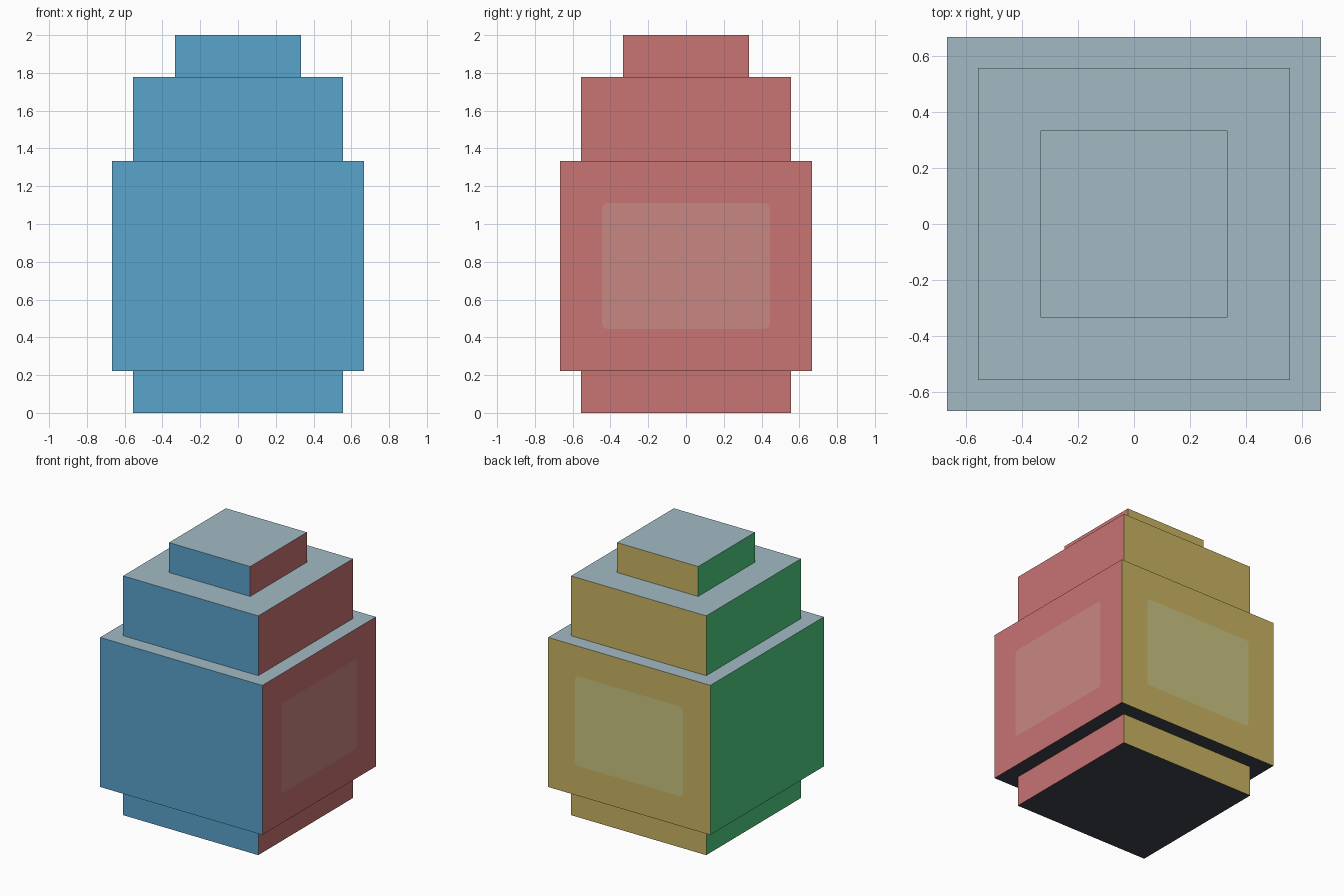
import bpy, bmesh, math
from mathutils import Matrix

if "Cube" in bpy.data.objects:
    bpy.data.objects.remove(bpy.data.objects["Cube"])


def linear(c):
    c /= 255
    return c / 12.92 if c <= 0.04045 else ((c + 0.055) / 1.055) ** 2.4


def material(name, *rgb):
    m = bpy.data.materials.new(name)
    m.diffuse_color = (*[linear(c) for c in rgb], 1)
    m.use_nodes = True
    m.node_tree.nodes["Principled BSDF"].inputs["Base Color"].default_value = m.diffuse_color
    return m


# One colour per facing direction, plus two faded panel colours
SIDES = [material("blue", 90, 163, 203), material("red", 200, 115, 115),
         material("yellow", 200, 180, 97), material("green", 78, 205, 129),
         material("pale_grey_blue", 162, 186, 196), material("dark_slate", 60, 66, 78)]
RED_PANEL = material("faded_red", 201, 134, 130)
YELLOW_PANEL = material("faded_yellow", 201, 195, 129)


def finish(name, bm, mats):
    mesh = bpy.data.meshes.new(name)
    bm.to_mesh(mesh)
    bm.free()
    for m in mats:
        mesh.materials.append(m)
    ob = bpy.data.objects.new(name, mesh)
    bpy.context.collection.objects.link(ob)


def facing(n):
    if abs(n.z) > 0.5:
        return 4 if n.z > 0 else 5
    if abs(n.y) > 0.5:
        return 0 if n.y < 0 else 2
    return 1 if n.x > 0 else 3


def tier(name, half, z0, z1):
    bm = bmesh.new()
    bmesh.ops.create_cube(bm, size=1, matrix=Matrix.Translation((0, 0, (z0 + z1) / 2))
                          @ Matrix.Diagonal((2 * half, 2 * half, z1 - z0, 1)))
    bm.normal_update()
    for f in bm.faces:
        f.material_index = facing(f.normal)
    finish(name, bm, SIDES)


def panel(name, angle, mat):
    # Rounded rectangle lying just proud of the body wall
    w, h, r, z = 4 / 9, 1 / 3, 0.028, 7 / 9
    bm = bmesh.new()
    verts = []
    for k, (sx, sz) in enumerate([(1, 1), (-1, 1), (-1, -1), (1, -1)]):
        for i in range(5):
            a = math.radians(90 * k + 22.5 * i)
            verts.append(bm.verts.new((2 / 3 + 0.002, sx * (w - r) + r * math.cos(a),
                                       z + sz * (h - r) + r * math.sin(a))))
    bm.faces.new(verts)
    bm.transform(Matrix.Rotation(angle, 4, 'Z'))
    finish(name, bm, [mat])


# Stacked square tiers
tier("base", 5 / 9, 0, 2 / 9)
tier("body", 2 / 3, 2 / 9, 4 / 3)
tier("shoulder", 5 / 9, 4 / 3, 16 / 9)
tier("cap", 1 / 3, 16 / 9, 2)

# Painted panels on the right and back walls
panel("right_panel", 0, RED_PANEL)
panel("back_panel", math.pi / 2, YELLOW_PANEL)
